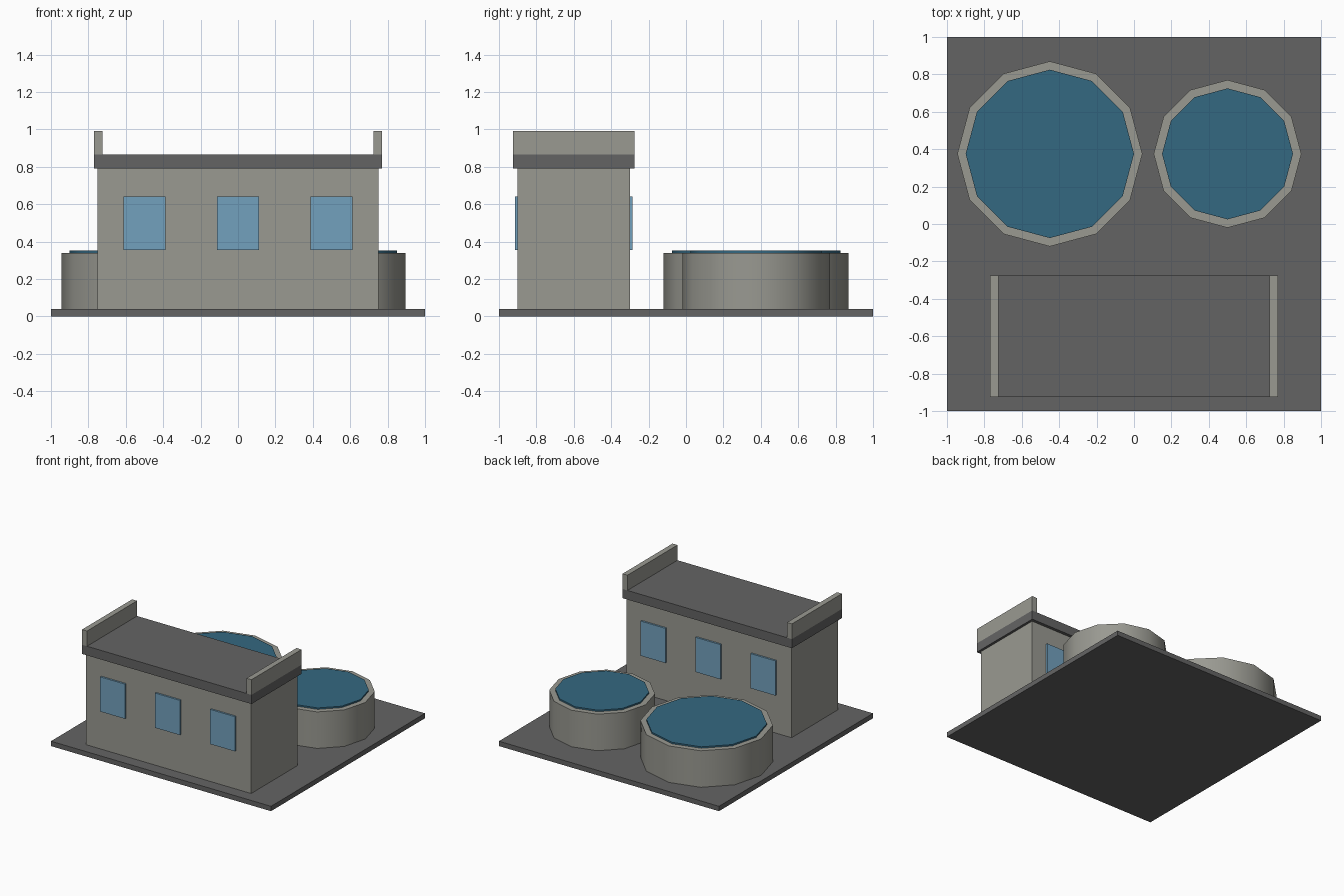
import bpy
import math

cube = bpy.data.objects.get("Cube")
if cube:
    bpy.data.objects.remove(cube, do_unlink=True)


def make_material(name, rgb):
    mat = bpy.data.materials.new(name)
    mat.use_nodes = True
    color = (*rgb, 1)
    mat.diffuse_color = color
    mat.node_tree.nodes["Principled BSDF"].inputs["Base Color"].default_value = color
    return mat


concrete = make_material("light concrete", (0.32, 0.32, 0.285))
dark_grey = make_material("dark grey", (0.127, 0.127, 0.127))
glass = make_material("window blue", (0.17, 0.355, 0.51))
water = make_material("water blue", (0.034, 0.138, 0.22))


def box(name, low, high, mat):
    """Axis-aligned box between two corners."""
    center = [(a + b) / 2 for a, b in zip(low, high)]
    bpy.ops.mesh.primitive_cube_add(size=1, location=center)
    obj = bpy.context.object
    obj.name = name
    obj.scale = [b - a for a, b in zip(low, high)]
    bpy.ops.object.transform_apply(location=False, rotation=False, scale=True)
    obj.data.materials.append(mat)
    return obj


def drum(name, x, y, radius, bottom, top, mat):
    """Twelve-sided upright cylinder with smooth sides and sharp rims."""
    bpy.ops.mesh.primitive_cylinder_add(
        vertices=12, radius=radius, depth=top - bottom,
        location=(x, y, (bottom + top) / 2))
    obj = bpy.context.object
    obj.name = name
    obj.data.materials.append(mat)
    bpy.ops.object.shade_smooth_by_angle(angle=math.radians(40))
    return obj


# Ground slab
box("ground_slab", (-1, -1, 0), (1, 1, 0.04), dark_grey)

# Building with overhanging roof
box("building_walls", (-0.75, -0.9, 0.04), (0.75, -0.3, 0.79), concrete)
box("roof_slab", (-0.77, -0.925, 0.79), (0.77, -0.275, 0.865), dark_grey)

# End parapets
box("right_parapet", (-0.77, -0.925, 0.865), (-0.725, -0.275, 0.99), concrete)
box("left_parapet", (0.725, -0.925, 0.865), (0.77, -0.275, 0.99), concrete)

# Windows on the front and back walls
for side, y0, y1 in (("front", -0.915, -0.895), ("back", -0.305, -0.285)):
    for place, x in (("right", -0.5), ("middle", 0), ("left", 0.5)):
        box(f"{side}_{place}_window", (x - 0.1125, y0, 0.355),
            (x + 0.1125, y1, 0.64), glass)

# Round tanks, each with a slightly raised water disc
for name, x, radius in (("large", -0.45, 0.495), ("small", 0.5, 0.395)):
    drum(f"{name}_tank", x, 0.375, radius, 0.04, 0.34, concrete)
    drum(f"{name}_tank_water", x, 0.375, radius - 0.045, 0.33, 0.352, water)
